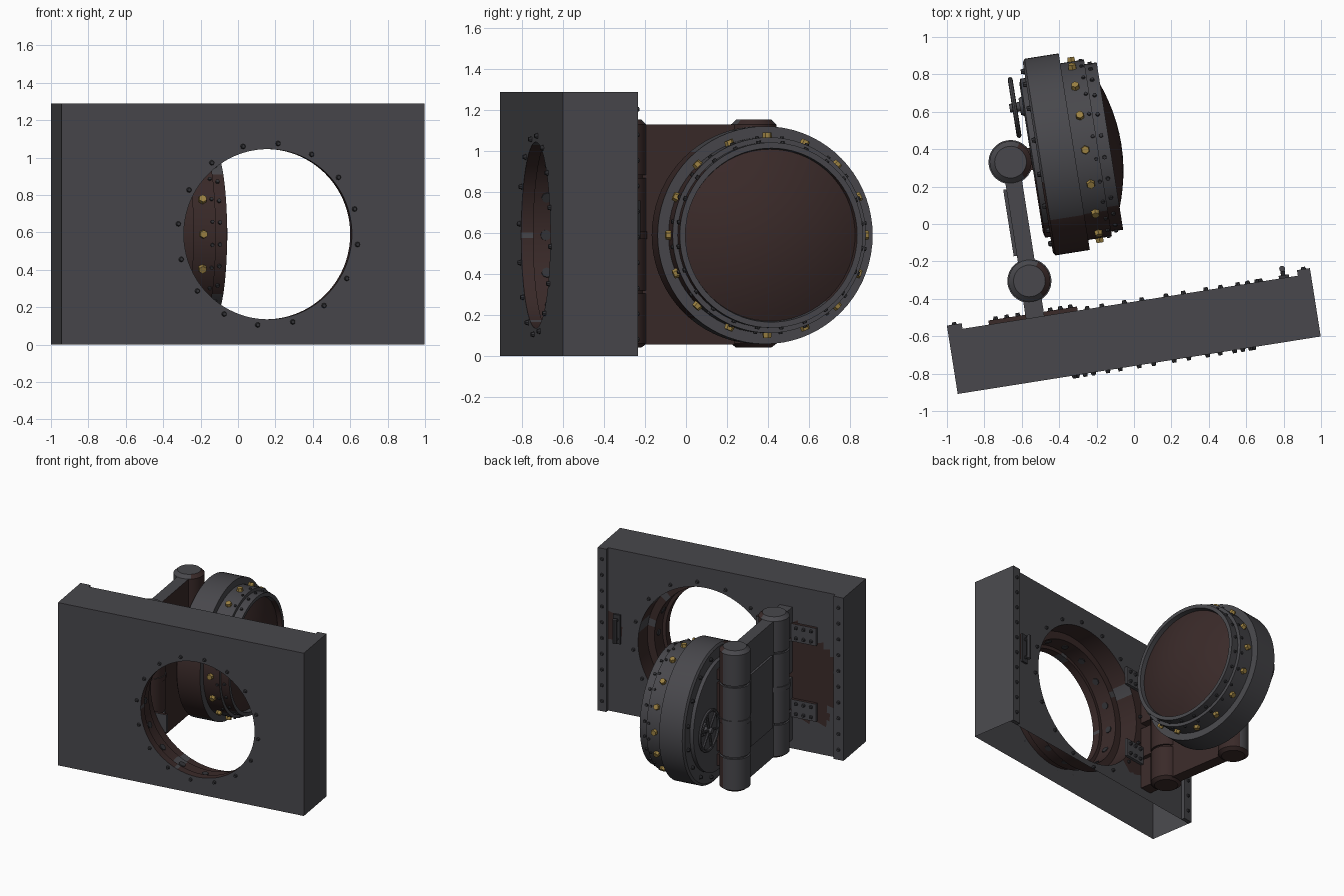
import bpy, bmesh, math
from math import sin, cos, pi, hypot, atan2
from mathutils import Vector, Matrix

if "Cube" in bpy.data.objects:
    bpy.data.objects.remove(bpy.data.objects["Cube"])

ROT = Matrix.Rotation(math.radians(9), 4, 'Z')   # whole model sits turned 9 degrees
CA, CZ = 0.043, 0.59                             # doorway centre
DB = 0.432                                       # centre of the open door
STEEL, RUST, BRASS, DARK = range(4)
X, Y, Z = Vector((1, 0, 0)), Vector((0, 1, 0)), Vector((0, 0, 1))


def mat(name, col):
    m = bpy.data.materials.new(name)
    m.diffuse_color = (*col, 1)
    m.use_nodes = True
    m.node_tree.nodes["Principled BSDF"].inputs["Base Color"].default_value = m.diffuse_color
    return m


MATS = [mat("dark_steel", (0.065, 0.064, 0.072)), mat("rust_brown", (0.042, 0.023, 0.022)),
        mat("brass", (0.33, 0.22, 0.055)), mat("blackened_steel", (0.035, 0.035, 0.04))]


def finish(bm, name, rule=STEEL, smooth=True, normals=True):
    if normals:
        bmesh.ops.recalc_face_normals(bm, faces=bm.faces)
    bm.normal_update()
    for f in bm.faces:
        f.material_index = rule(f.calc_center_median(), f.normal) if callable(rule) else rule
        f.smooth = smooth
    me = bpy.data.meshes.new(name)
    bm.transform(ROT)
    bm.to_mesh(me)
    bm.free()
    ob = bpy.data.objects.new(name, me)
    bpy.context.collection.objects.link(ob)
    for m in MATS:
        me.materials.append(m)
    if smooth:
        bpy.ops.object.select_all(action='DESELECT')
        ob.select_set(True)
        bpy.context.view_layer.objects.active = ob
        bpy.ops.object.shade_smooth_by_angle(angle=math.radians(35))
    return ob


def add_box(bm, a, b, z):
    m = Matrix.Translation(((a[0]+a[1])/2, (b[0]+b[1])/2, (z[0]+z[1])/2)) @ \
        Matrix.Diagonal((a[1]-a[0], b[1]-b[0], z[1]-z[0], 1))
    bmesh.ops.create_cube(bm, size=1, matrix=m)


def boxes(name, items, rule=STEEL):
    bm = bmesh.new()
    for it in items:
        add_box(bm, *it)
    return finish(bm, name, rule, smooth=False)


def add_pin(bm, base, axis, r, h, segs=8, tip=0.7):
    q = Z.rotation_difference(axis).to_matrix().to_4x4()
    m = Matrix.Translation(Vector(base) + axis*h/2) @ q
    bmesh.ops.create_cone(bm, cap_ends=True, segments=segs, radius1=r, radius2=r*tip, depth=h, matrix=m)


def pins(name, bases, axis, r, h, rule=DARK, segs=8, tip=0.7):
    bm = bmesh.new()
    for p in bases:
        add_pin(bm, p, axis, r, h, segs, tip)
    return finish(bm, name, rule, smooth=False)


def lathe(name, profile, origin, axis, rule=STEEL, n=64):
    # profile holds (distance along axis, radius)
    e1 = Y if axis == X else X
    e2 = axis.cross(e1)
    bm = bmesh.new()
    rings = [[bm.verts.new(Vector(origin) + axis*t + (e1*cos(2*pi*i/n) + e2*sin(2*pi*i/n))*r)
              for i in range(n)] for t, r in profile]
    for p, q in zip(rings, rings[1:]):
        for i in range(n):
            bm.faces.new((p[i], p[(i+1) % n], q[(i+1) % n], q[i]))
    bmesh.ops.remove_doubles(bm, verts=bm.verts, dist=1e-5)
    return finish(bm, name, rule)


def circle(a_or_b, r, n, off, c, plane):
    out = []
    for i in range(n):
        t = math.radians(off) + 2*pi*i/n
        p = (c + r*cos(t), CZ + r*sin(t))
        out.append((p[0], a_or_b, p[1]) if plane == 'wall' else (a_or_b, p[0], p[1]))
    return out


def noise(a, z):
    return 0.035*sin(13*a + 5*z) + 0.03*sin(23*z - 9*a)


# wall: hollow shell, open underneath, with a stepped round doorway
A0, A1, F, B, H = -1.073, 0.892, -0.75, -0.41, 1.29
corners = [atan2(z - CZ, a - CA) % (2*pi) for a in (A0, A1) for z in (0, H)]
angles = sorted([2*pi*(i + 0.5)/112 for i in range(112)] + corners)


def rect_dist(t):
    c, s = cos(t), sin(t)
    da = ((A1 if c > 0 else A0) - CA)/c if abs(c) > 1e-9 else 9
    dz = ((H if s > 0 else 0) - CZ)/s if abs(s) > 1e-9 else 9
    return min(da, dz)


def wall_rule(c, n):
    r = hypot(c.x - CA, c.z - CZ)
    w = noise(c.x, c.z)
    if c.y > B - 0.001 and n.y > 0.9:
        if hypot(c.x + 0.6, c.z - 0.6) < 0.41 + w or hypot(c.x - 0.8, (c.z - 0.66)*0.7) < 0.08 + w/2:
            return RUST
        return STEEL
    return RUST if r < 0.56 and c.y > F + 0.001 and w > -0.052 else STEEL


spec = [(F, 1, 0), (F, 0, .455), (-.69, 0, .455), (-.69, 0, .482), (-.56, 0, .482), (-.56, 0, .54)]
spec += [(B, k/24, .54) for k in range(25)]
bm = bmesh.new()
rings = []
for b, k, r in spec:
    rings.append([bm.verts.new((CA + d*cos(t), b, CZ + d*sin(t)))
                  for t in angles for d in [r*(1-k) + rect_dist(t)*k]])
N = len(angles)
for p, q in zip(rings, rings[1:] + rings[:1]):
    for i in range(N):
        j = (i+1) % N
        bm.faces.new((p[i], p[j], q[j], q[i]))
bmesh.ops.recalc_face_normals(bm, faces=bm.faces)
bmesh.ops.delete(bm, geom=[f for f in bm.faces if all(v.co.z < 1e-4 for v in f.verts)], context='FACES')
finish(bm, "vault_wall", wall_rule, normals=False)

# edge strips on the back of the wall, with rivets
boxes("wall_edge_strips", [((A0, A0+.08), (B, -.38), (0, H)), ((A1-.07, A1), (B, -.38), (0, H))])
pins("strip_rivets", [(a, -.38, .08 + i*.125) for a in (A0+.04, A1-.035) for i in range(10)], Y, .014, .012)

# doorway bolts front and back, and sockets for the locking bolts
pins("front_bolts", circle(F, .488, 16, -6.5, CA, 'wall'), -Y, .014, .016)
pins("back_bolts", circle(B, .58, 16, -6.5, CA, 'wall'), Y, .014, .016)
bm = bmesh.new()
for p in circle(-.625, .483, 16, 0, CA, 'wall'):
    d = Vector((CA - p[0], 0, CZ - p[2])).normalized()
    add_pin(bm, p, d, .026, .008, 8, 1)
finish(bm, "bolt_sockets", DARK, smooth=False)

# pull handle beside the doorway
boxes("handle_plate", [((.72, .775), (B, B+.015), (.55, .78))], DARK)
pins("handle_stalks", [(.745, B, z) for z in (.59, .74)], Y, .012, .05, DARK, 8, 1)
pins("handle_bar", [(.745, -.36, .57)], Z, .016, .19, STEEL, 10, 1)


# door: flange, bolt ring, plug, recessed domed inner face
def door_rule(c, n):
    r = hypot(c.y - DB, c.z - CZ)
    if c.x > -.11 and r < .42:
        return RUST
    if abs(n.x) < .5:
        return RUST if n.y < -.72 + 2*noise(c.x, c.z) else STEEL
    if c.x < -.44:
        return RUST if c.y < .3 + noise(c.y, c.z) else STEEL
    return STEEL


dome = [(-.098*(r/.42)**2, r) for r in (.42, .38, .34, .29, .24, .18, .12, .06, 0)]
lathe("door_body", [(-.488, 0), (-.488, .40), (-.48, .43), (-.452, .43), (-.452, .515), (-.44, .532),
                    (-.255, .532), (-.255, .478), (-.127, .478), (-.127, .453), (-.062, .453),
                    (-.062, .425)] + dome, (0, DB, CZ), X, door_rule, 72)

# brass locking bolts and small studs around the door
for name, a, r, size, h, n, off, m, segs in (
        ("locking_bolts", -.195, .47, .025, .032, 16, 0, BRASS, 6),
        ("plug_studs", -.10, .45, .012, .014, 24, 7, DARK, 8),
        ("ring_studs", -.145, .475, .011, .012, 24, 7, DARK, 8)):
    bm = bmesh.new()
    for p in circle(a, r, n, off, DB, 'door'):
        add_pin(bm, p, Vector((0, p[1] - DB, p[2] - CZ)).normalized(), size, h, segs, .85)
    finish(bm, name, m, smooth=False)
pins("door_back_studs", circle(-.452, .475, 16, 11, DB, 'door'), -X, .016, .018)

# handwheel on the outside of the door
WB, WA = .715, -.533
bm = bmesh.new()
n, k = 32, 8
rim = [[bm.verts.new((WA + .013*sin(2*pi*j/k), WB + (.152 + .013*cos(2*pi*j/k))*cos(2*pi*i/n),
                      CZ + (.152 + .013*cos(2*pi*j/k))*sin(2*pi*i/n))) for j in range(k)] for i in range(n)]
for i in range(n):
    for j in range(k):
        bm.faces.new((rim[i][j], rim[(i+1) % n][j], rim[(i+1) % n][(j+1) % k], rim[i][(j+1) % k]))
for i in range(6):
    t = 2*pi*i/6 + .26
    add_pin(bm, (WA, WB, CZ), Vector((0, cos(t), sin(t))), .011, .15, 8, 1)
add_pin(bm, (-.485, WB, CZ), -X, .028, .075, 16, .8)
add_pin(bm, (-.485, WB, CZ), -X, .055, .02, 16, .8)
finish(bm, "handwheel", STEEL)


# two hinge posts with knuckle gaps
def shade_side(c, n):
    return RUST if n.x > .35 or n.z < -.5 else STEEL


HA, HB = -.60, (.43, -.213)
R, C = .112, .098
posts = [(.04, 0), (.04, .085), (.06, R), (.305, R), (.305, C), (.32, C), (.32, R), (.572, R), (.572, .118),
         (.608, .118), (.608, R), (.87, R), (.87, C), (.885, C), (.885, R), (1.13, R), (1.155, .085), (1.155, 0)]
for name, b in zip(("door_hinge_post", "wall_hinge_post"), HB):
    lathe(name, posts, (HA, b, 0), Z, shade_side, 32)

# hinge arm: chamfered plate joining both posts, with a raised panel
outline = [(-.213, .11), (-.16, .055), (.40, .055), (.40, 1.06), (.34, 1.13), (-.213, 1.13)]
bm = bmesh.new()
f = bm.faces.new([bm.verts.new((-.645, b, z)) for b, z in outline])
ext = bmesh.ops.extrude_face_region(bm, geom=[f])
bmesh.ops.translate(bm, vec=(.09, 0, 0), verts=[v for v in ext['geom'] if isinstance(v, bmesh.types.BMVert)])
finish(bm, "hinge_arm", shade_side, smooth=False)
boxes("arm_panel", [((-.662, -.64), (-.07, .29), (.31, .88))])

# brackets from the posts to wall and door
segs = [(.07, .30), (.325, .565), (.61, .865), (.89, 1.12)]
boxes("wall_brackets", [((-.65, -.55), (B, -.2), z) for z in segs], shade_side)
boxes("door_brackets", [((-.6, -.47), (.37, .49), z) for z in ((.21, .30), (.325, .565), (.61, .865), (.89, .97))], RUST)

# hinge straps bolted on the wall
straps, bolts = [], []
for z in (.33, .93):
    for lo, hi in ((-.85, -.65), (-.55, -.37)):
        straps.append(((lo, hi), (B, -.388), (z-.07, z+.07)))
        bolts += [(lo + (hi-lo)*t, -.388, z+s) for t in (.2, .5, .8) for s in (-.04, .04)]
boxes("hinge_straps", straps, lambda c, n: RUST if n.z > .5 else STEEL)
pins("strap_bolts", bolts, Y, .014, .016)
